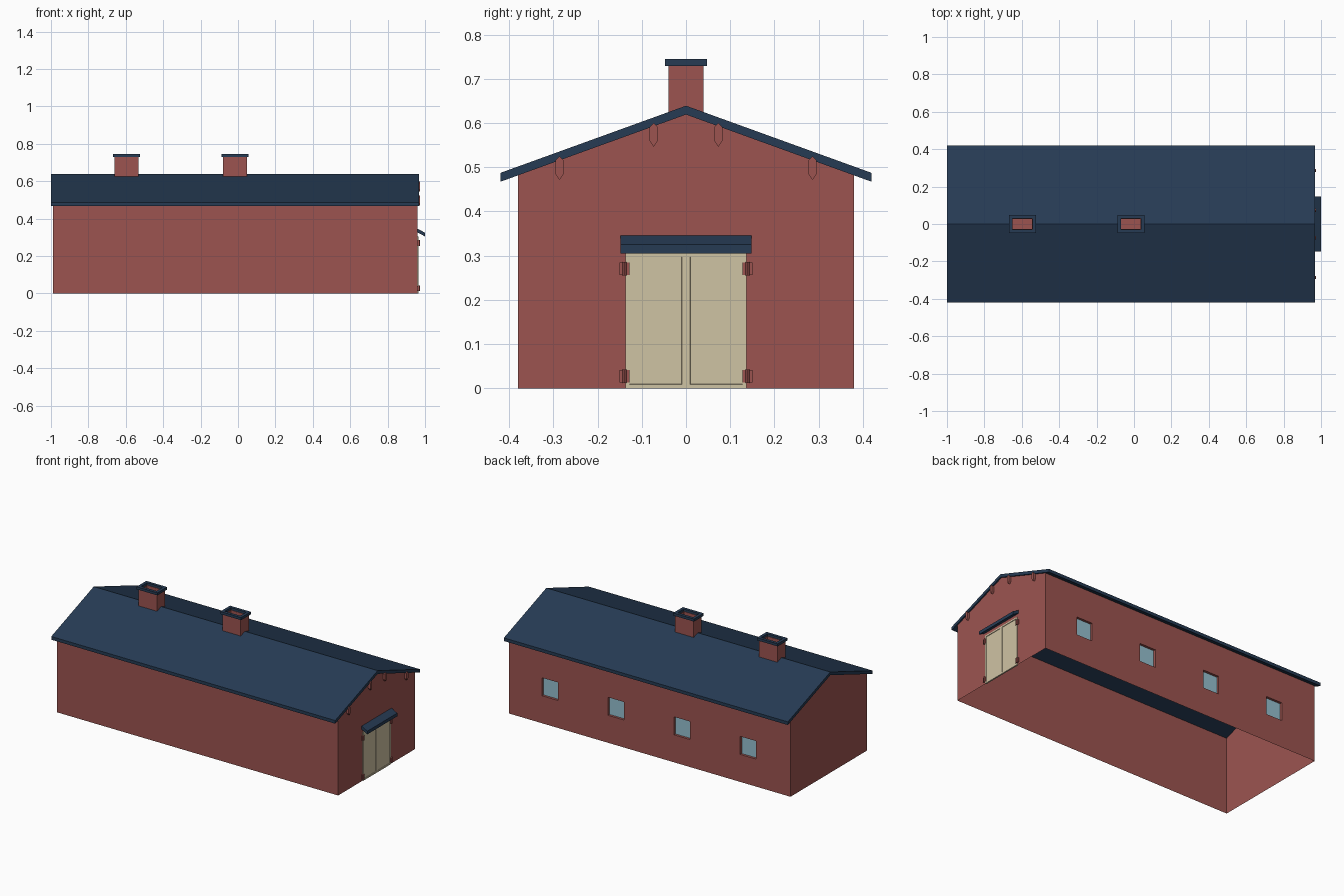
import bpy
import bmesh
from mathutils import Vector

if "Cube" in bpy.data.objects:
    bpy.data.objects.remove(bpy.data.objects["Cube"], do_unlink=True)


def material(name, r, g, b):
    """Make a flat material from display colour values."""
    lin = [((c / 255 + 0.055) / 1.055) ** 2.4 for c in (r, g, b)] + [1.0]
    mat = bpy.data.materials.new(name)
    mat.use_nodes = True
    mat.diffuse_color = lin
    bsdf = mat.node_tree.nodes["Principled BSDF"]
    bsdf.inputs["Base Color"].default_value = lin
    bsdf.inputs["Roughness"].default_value = 0.9
    return mat


RED = material("barn_red", 156, 84, 80)
NAVY = material("roof_navy", 38, 59, 84)
CREAM = material("door_cream", 207, 195, 164)
GLASS = material("window_glass", 150, 193, 208)


def finish(name, bm, *mats):
    mesh = bpy.data.meshes.new(name)
    bm.to_mesh(mesh)
    bm.free()
    for m in mats:
        mesh.materials.append(m)
    obj = bpy.data.objects.new(name, mesh)
    bpy.context.collection.objects.link(obj)
    return obj


def box_mesh(lo, hi):
    bm = bmesh.new()
    bmesh.ops.create_cube(bm, size=1)
    lo, hi = Vector(lo), Vector(hi)
    for v in bm.verts:
        v.co = (lo + hi) / 2 + v.co * (hi - lo)
    bm.normal_update()
    return bm


def facing(bm, axis, sign):
    return [f for f in bm.faces if f.normal[axis] * sign > 0.9]


def prism(name, profile, x0, x1, mat):
    """Extrude a (y, z) profile along x."""
    bm = bmesh.new()
    face = bm.faces.new([bm.verts.new((x0, y, z)) for y, z in profile])
    geom = bmesh.ops.extrude_face_region(bm, geom=[face], use_keep_orig=True)["geom"]
    moved = [g for g in geom if isinstance(g, bmesh.types.BMVert)]
    bmesh.ops.translate(bm, verts=moved, vec=(x1 - x0, 0, 0))
    bmesh.ops.recalc_face_normals(bm, faces=bm.faces)
    return finish(name, bm, mat)


# Main dimensions
X0, X1, HALF = -0.99, 0.96, 0.38
EAVE_Y, EAVE_Z, RIDGE_Z, THICK = 0.42, 0.487, 0.639, 0.02
WALL_Z = RIDGE_Z - THICK - (RIDGE_Z - EAVE_Z) / EAVE_Y * HALF

# Plain front wall and the two gable ends, open underneath
bm = bmesh.new()
bm.faces.new([bm.verts.new(p) for p in
              ((X0, -HALF, 0), (X1, -HALF, 0), (X1, -HALF, WALL_Z), (X0, -HALF, WALL_Z))])
finish("front_wall", bm, RED)

gable = [(-HALF, 0), (HALF, 0), (HALF, WALL_Z), (0, RIDGE_Z - THICK), (-HALF, WALL_Z)]
for name, x, outline in (("left_gable", X1, gable), ("right_gable", X0, gable[::-1])):
    bm = bmesh.new()
    bm.faces.new([bm.verts.new((x, y, z)) for y, z in outline])
    finish(name, bm, RED)

# Back wall as a grid whose window cells are pushed inwards
xs = [X0]
for i in range(4):
    centre = -0.697 + i * 0.458
    xs += [centre - 0.055, centre + 0.055]
xs.append(X1)
zs = [0, 0.172, 0.285, WALL_Z]
bm = bmesh.new()
grid = [[bm.verts.new((x, HALF, z)) for z in zs] for x in xs]
panes = []
for i in range(len(xs) - 1):
    for j in range(len(zs) - 1):
        f = bm.faces.new((grid[i][j], grid[i][j + 1], grid[i + 1][j + 1], grid[i + 1][j]))
        if i % 2 == 1 and j == 1:
            panes.append(f)
bm.normal_update()
bmesh.ops.inset_individual(bm, faces=panes, thickness=0, depth=-0.015)
for f in panes:
    f.material_index = 1
finish("back_wall_with_windows", bm, RED, GLASS)

# Roof slab
prism("roof", [(-EAVE_Y, EAVE_Z), (0, RIDGE_Z), (EAVE_Y, EAVE_Z), (EAVE_Y, EAVE_Z - THICK),
               (0, RIDGE_Z - THICK), (-EAVE_Y, EAVE_Z - THICK)], -1.0, 0.968, NAVY)

# Chimneys with a sunken flue and an open cap
for n, cx in enumerate((-0.597, -0.017), 1):
    bm = box_mesh((cx - 0.064, -0.04, 0.612), (cx + 0.064, 0.04, 0.73))
    top = facing(bm, 2, 1)
    bmesh.ops.inset_individual(bm, faces=top, thickness=0.018)
    bmesh.ops.inset_individual(bm, faces=top, thickness=0, depth=-0.05)
    finish(f"chimney_{n}", bm, RED)

    bm = box_mesh((cx - 0.072, -0.048, 0.729), (cx + 0.072, 0.048, 0.745))
    ends = facing(bm, 2, 1) + facing(bm, 2, -1)
    bmesh.ops.inset_individual(bm, faces=ends, thickness=0.026)
    rims = [e for f in ends for e in f.edges]
    bmesh.ops.delete(bm, geom=ends, context="FACES_ONLY")
    bmesh.ops.bridge_loops(bm, edges=rims)
    bmesh.ops.recalc_face_normals(bm, faces=bm.faces)
    finish(f"chimney_cap_{n}", bm, NAVY)

# Pointed beam ends under the gable roof
for n, (y, z) in enumerate(((0.073, 0.573), (0.286, 0.498)), 1):
    for side, s in (("back", 1), ("front", -1)):
        shape = [(0, -0.027), (0.009, -0.014), (0.009, 0.018),
                 (0, 0.027), (-0.009, 0.018), (-0.009, -0.014)]
        prism(f"beam_end_{side}_{n}", [(s * y + a, z + b) for a, b in shape], X1, 0.974, RED)

# Double doors with recessed panels, and their hinges
for side, s in (("back", 1), ("front", -1)):
    y0, y1 = sorted((s * 0.0005, s * 0.137))
    bm = box_mesh((X1 - 0.005, y0, 0), (X1 + 0.004, y1, 0.306))
    panel = facing(bm, 0, 1)
    bmesh.ops.inset_individual(bm, faces=panel, thickness=0.0125)
    bmesh.ops.inset_individual(bm, faces=panel, thickness=0.001, depth=-0.003)
    finish(f"door_{side}", bm, CREAM)
    for level, z in (("lower", 0.027), ("upper", 0.27)):
        y = s * 0.139
        bm = box_mesh((X1, y - 0.011, z - 0.014), (X1 + 0.007, y + 0.011, z + 0.014))
        pin = bmesh.ops.create_cone(bm, cap_ends=True, segments=8, radius1=0.005,
                                    radius2=0.005, depth=0.03)["verts"]
        bmesh.ops.translate(bm, verts=pin, vec=(X1 + 0.007, y, z))
        finish(f"hinge_{level}_{side}", bm, RED)

# Sloping canopy over the doors
bm = bmesh.new()
side = [(X1, 0.326), (1.0, 0.305), (1.0, 0.325), (X1, 0.346)]
rings = [[bm.verts.new((x, y, z)) for x, z in side] for y in (-0.148, 0.148)]
for ring in rings:
    bm.faces.new(ring)
for i in range(4):
    j = (i + 1) % 4
    bm.faces.new((rings[0][i], rings[0][j], rings[1][j], rings[1][i]))
bmesh.ops.recalc_face_normals(bm, faces=bm.faces)
finish("door_canopy", bm, NAVY)
